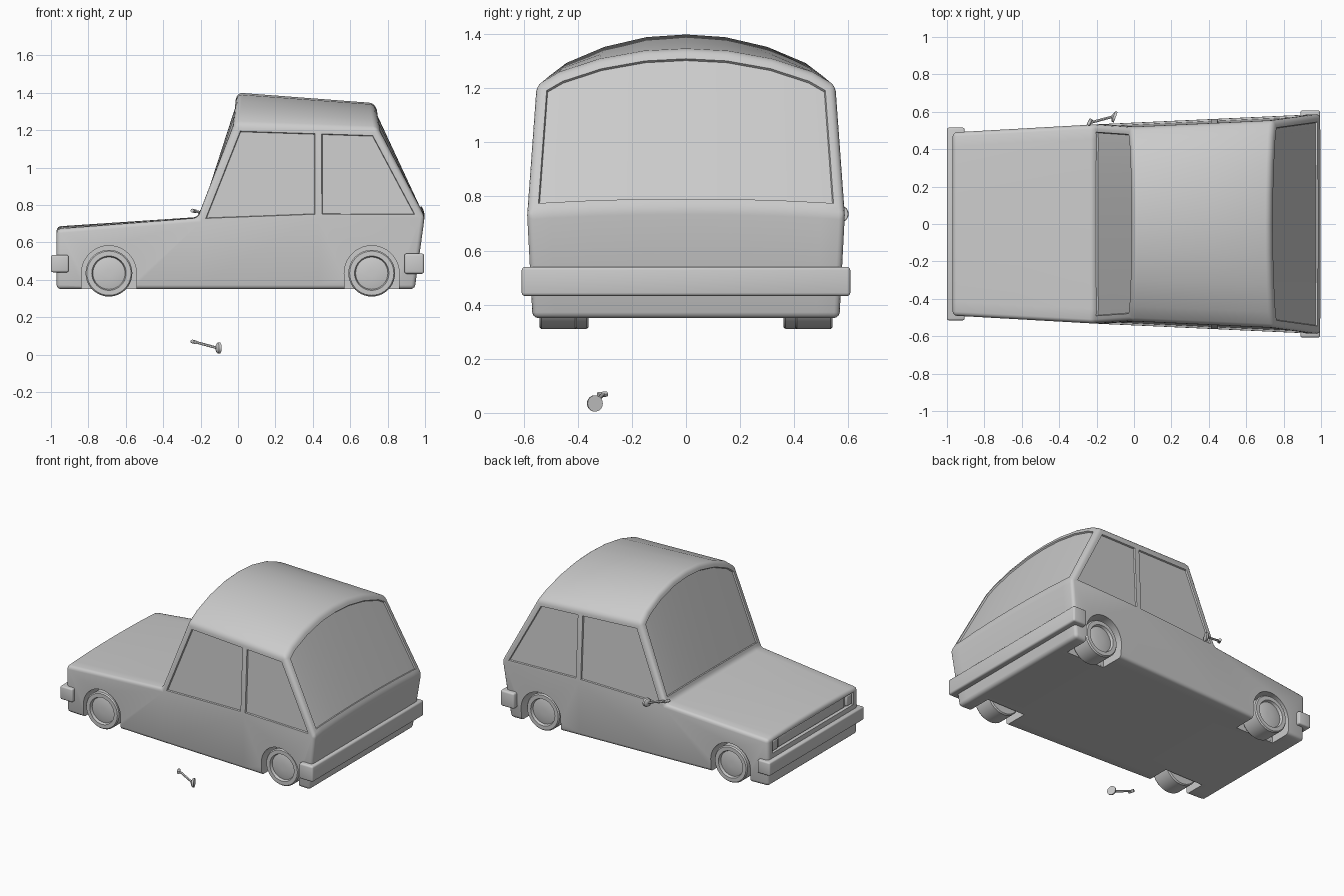
import bpy, bmesh
from math import pi, cos, sin
from mathutils import Vector, Matrix

if "Cube" in bpy.data.objects:
    bpy.data.objects.remove(bpy.data.objects["Cube"])


def finish(name, bm, angle=30):
    bmesh.ops.recalc_face_normals(bm, faces=bm.faces)
    me = bpy.data.meshes.new(name)
    bm.to_mesh(me)
    bm.free()
    ob = bpy.data.objects.new(name, me)
    bpy.context.collection.objects.link(ob)
    smooth(ob, angle)
    return ob


def smooth(ob, angle=30):
    bpy.ops.object.select_all(action='DESELECT')
    ob.select_set(True)
    bpy.context.view_layer.objects.active = ob
    bpy.ops.object.shade_smooth_by_angle(angle=angle * pi / 180)


def box(name, lo, hi, bevel=0.0):
    lo, hi = Vector(lo), Vector(hi)
    bm = bmesh.new()
    bmesh.ops.create_cube(bm, size=1, matrix=Matrix.Translation((lo + hi) / 2)
                          @ Matrix.Diagonal((*(hi - lo), 1)))
    if bevel:
        bmesh.ops.bevel(bm, geom=bm.edges[:], offset=bevel, segments=3,
                        profile=0.5, affect='EDGES')
    return finish(name, bm)


def lathe(name, centre, profile, axis, steps=40):
    """Revolve (radius, height) points around an axis direction."""
    bm = bmesh.new()
    rings = [[bm.verts.new((r * cos(2 * pi * i / steps), r * sin(2 * pi * i / steps), h))
              for i in range(steps)] for r, h in profile]
    for a, b in zip(rings, rings[1:]):
        for i in range(steps):
            j = (i + 1) % steps
            bm.faces.new((a[i], a[j], b[j], b[i]))
    bm.faces.new(rings[0])
    bm.faces.new(rings[-1])
    rot = Vector(axis).to_track_quat('Z', 'Y').to_matrix().to_4x4()
    bm.transform(Matrix.Translation(centre) @ rot)
    return finish(name, bm)


def rod(name, a, b, r):
    a, b = Vector(a), Vector(b)
    return lathe(name, a, [(r, 0), (r, (b - a).length)], b - a, 12)


# Body shell: rows (centre x, z, side x, z, half width) around the side profile
rows = [(-0.21, 0.35, -0.21, 0.35, 0.52), (-0.97, 0.35, -0.97, 0.35, 0.485),
        (-0.97, 0.685, -0.97, 0.67, 0.49), (-0.215, 0.735, -0.215, 0.73, 0.532),
        (0.0, 1.40, -0.015, 1.235, 0.518), (0.725, 1.345, 0.745, 1.21, 0.553),
        (1.0, 0.755, 0.998, 0.735, 0.588), (0.945, 0.35, 0.945, 0.35, 0.568)]
arch = [(0, 0), (0.28, 0.06), (0.58, 0.28), (0.85, 0.64), (1, 1)]
arch = [(-y, d) for y, d in arch[:0:-1]] + arch
bm = bmesh.new()
grid = [[bm.verts.new((cx + (sx - cx) * d, w * y, cz + (sz - cz) * d)) for y, d in arch]
        for cx, cz, sx, sz, w in rows]
for k in range(len(grid)):
    a, b = grid[k], grid[(k + 1) % len(grid)]
    for i in range(len(arch) - 1):
        bm.faces.new((a[i], a[i + 1], b[i + 1], b[i]))
for end in (0, -1):
    for quad in ((0, 1, 2, 3), (0, 3, 6, 7), (3, 4, 5, 6)):
        bm.faces.new([grid[k][end] for k in quad])
bmesh.ops.recalc_face_normals(bm, faces=bm.faces)
bmesh.ops.bisect_plane(bm, geom=bm.verts[:] + bm.edges[:] + bm.faces[:],
                       plane_co=(0.43, 0, 0), plane_no=(1, 0, 0))
bmesh.ops.bevel(bm, geom=[e for e in bm.edges if e.calc_face_angle(0) > 0.5],
                offset=0.022, segments=3, profile=0.5, affect='EDGES')
bm.normal_update()
# Recessed windows
glass = [f for f in bm.faces if f.calc_area() > 0.02 and 0.8 < f.calc_center_median().z < 1.22]
front = [f for f in glass if f.normal.x < -0.85]
rear = [f for f in glass if f.normal.x > 0.75]
sides = [f for f in glass if abs(f.normal.y) > 0.85]
for group in [front, rear] + [[f] for f in sides]:
    if group:
        bmesh.ops.inset_region(bm, faces=group, thickness=0.018, use_even_offset=True)
        bmesh.ops.inset_region(bm, faces=group, thickness=0.003, depth=-0.01,
                               use_even_offset=True)
body = finish('body', bm)

# Wheel arches and grille opening
cutters = [box('grille_cutter', (-1.1, -0.44, 0.565), (-0.945, 0.44, 0.65))]
wheels = [(-0.69, 0.50), (0.715, 0.542)]
for x, y in wheels:
    for s in (-1, 1):
        cutters.append(lathe('arch_cutter', (x, s * (y - 0.16), 0.435),
                             [(0.147, 0), (0.147, 0.4)], (0, s, 0)))
        # skirt below the arch centre
        cutters.append(box('arch_skirt_cutter', (x - 0.1465, min(s * (y - 0.159), s * 0.75), 0.3),
                           (x + 0.1465, max(s * (y - 0.159), s * 0.75), 0.436)))
for c in cutters:
    m = body.modifiers.new('cut', 'BOOLEAN')
    m.operation = 'DIFFERENCE'
    m.solver = 'EXACT'
    m.object = c
bpy.context.view_layer.update()
new = bpy.data.meshes.new_from_object(body.evaluated_get(bpy.context.evaluated_depsgraph_get()))
body.modifiers.clear()
body.data = new
for c in cutters:
    bpy.data.objects.remove(c)
smooth(body)

# Wheels with recessed rims
for x, y in wheels:
    for s in (-1, 1):
        lathe('wheel', (x, s * (y - 0.14), 0.435),
              [(0.118, 0), (0.125, 0.008), (0.125, 0.132), (0.118, 0.14), (0.092, 0.14),
               (0.086, 0.122), (0.06, 0.128), (0.02, 0.13)], (0, s, 0))

# Bumpers
box('front_bumper', (-1.0, -0.515, 0.44), (-0.905, 0.515, 0.532), 0.01)
box('rear_bumper', (0.89, -0.607, 0.432), (0.995, 0.607, 0.54), 0.012)

# Headlights and grille panel
for s in (-1, 1):
    box('headlight', (-0.965, s * 0.405 - 0.027, 0.573), (-0.93, s * 0.405 + 0.027, 0.642), 0.006)
box('grille', (-0.958, -0.36, 0.573), (-0.93, 0.36, 0.642), 0.004)

# Wing mirrors: one on the car, one lying loose below
for name, base, s in (('wing_mirror', Vector((-0.24, 0.54, 0.77)), 1),
                      ('loose_wing_mirror', Vector((-0.24, -0.305, 0.07)), -1)):
    tip = base + Vector((0.13, s * 0.035, -0.035))
    rod(name + '_foot', base + Vector((-0.005, -s * 0.012, 0)),
        base + Vector((0.012, s * 0.02, -0.004)), 0.01)
    rod(name + '_arm', base, tip, 0.007)
    lathe(name + '_disc', tip, [(0.012, -0.008), (0.027, 0), (0.03, 0.006), (0.03, 0.013)],
          (0.93, -s * 0.35, 0), 24)
